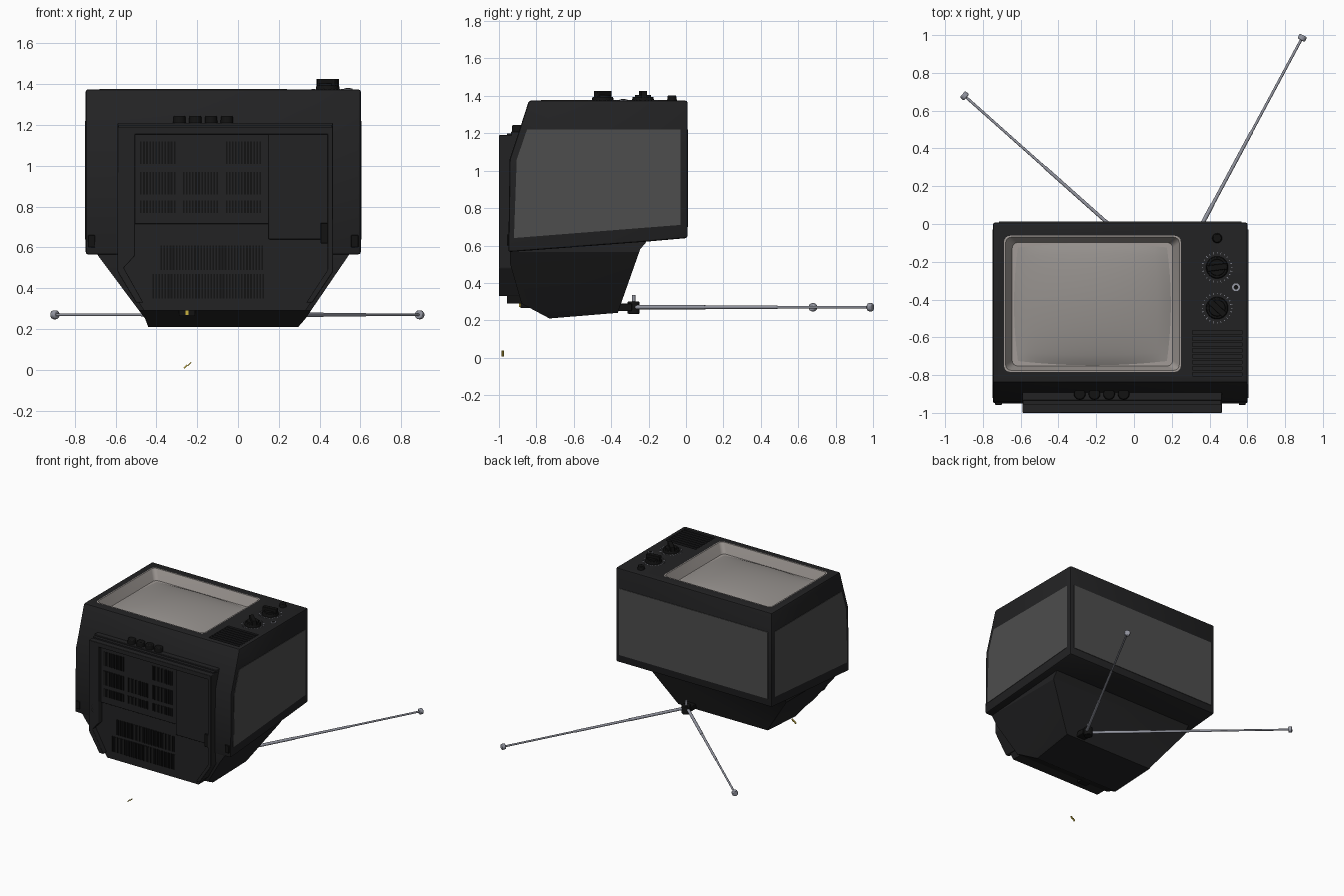
import bpy, bmesh, math
from mathutils import Vector, Matrix

if "Cube" in bpy.data.objects:
    bpy.data.objects.remove(bpy.data.objects["Cube"])


def mat(name, *rgb):
    m = bpy.data.materials.new(name)
    m.diffuse_color = (*rgb, 1)
    m.use_nodes = True
    m.node_tree.nodes["Principled BSDF"].inputs["Base Color"].default_value = m.diffuse_color
    return m


DARK = mat("dark_plastic", 0.016, 0.016, 0.017)
BLACK = mat("black_plastic", 0.006, 0.006, 0.006)
GREY = mat("grey_panel", 0.075, 0.075, 0.075)
BEZEL = mat("warm_grey", 0.36, 0.33, 0.31)
GLASS = mat("screen_grey", 0.30, 0.28, 0.265)
METAL = mat("metal", 0.30, 0.31, 0.36)
YELLOW = mat("yellow", 0.6, 0.45, 0.05)


def finish(name, bm, m, bevel=0, segs=2):
    bmesh.ops.recalc_face_normals(bm, faces=bm.faces)
    me = bpy.data.meshes.new(name)
    bm.to_mesh(me)
    bm.free()
    o = bpy.data.objects.new(name, me)
    bpy.context.collection.objects.link(o)
    me.materials.append(m)
    if bevel:
        b = o.modifiers.new("bevel", 'BEVEL')
        b.width, b.segments, b.limit_method = bevel, segs, 'ANGLE'
    return o


def prism(name, pts, axis, a, b, m=DARK, bevel=0):
    """Extrude a YZ ('x'), XZ ('y') or XY ('z') outline from a to b."""
    put = {'x': lambda p, t: (t, *p), 'y': lambda p, t: (p[0], t, p[1]),
           'z': lambda p, t: (*p, t)}[axis]
    bm = bmesh.new()
    lo, hi = ([bm.verts.new(put(p, t)) for p in pts] for t in (a, b))
    bm.faces.new(lo)
    bm.faces.new(hi)
    n = len(pts)
    for i in range(n):
        j = (i + 1) % n
        bm.faces.new((lo[i], lo[j], hi[j], hi[i]))
    return finish(name, bm, m, bevel)


def boxes(name, items, m=DARK, bevel=0):
    """One mesh of boxes, each (x0, x1, y0, y1, z0, z1)."""
    bm = bmesh.new()
    for x0, x1, y0, y1, z0, z1 in items:
        M = Matrix.Translation(((x0 + x1) / 2, (y0 + y1) / 2, (z0 + z1) / 2))
        bmesh.ops.create_cube(bm, size=1, matrix=M @ Matrix.Diagonal((x1 - x0, y1 - y0, z1 - z0, 1)))
    return finish(name, bm, m, bevel)


def rod(name, a, b, r, m=DARK, r2=None, sides=24, bevel=0):
    a, b = Vector(a), Vector(b)
    d = b - a
    M = Matrix.Translation((a + b) / 2) @ d.to_track_quat('Z', 'Y').to_matrix().to_4x4()
    bm = bmesh.new()
    bmesh.ops.create_cone(bm, cap_ends=True, segments=sides, radius1=r,
                          radius2=r if r2 is None else r2, depth=d.length, matrix=M)
    return finish(name, bm, m, bevel)


def boolean(o, cutter, op):
    mod = o.modifiers.new("cut", 'BOOLEAN')
    mod.object, mod.operation, mod.solver = cutter, op, 'EXACT'
    bpy.context.view_layer.objects.active = o
    for name in [x.name for x in o.modifiers]:
        bpy.ops.object.modifier_apply(modifier=name)
    bpy.data.objects.remove(cutter)


def rect(x0, x1, y0, y1, c):
    """Rectangle with rounded corners of radius c."""
    out = []
    for cx, cy, s in ((x1 - c, y1 - c, 0), (x0 + c, y1 - c, 90), (x0 + c, y0 + c, 180), (x1 - c, y0 + c, 270)):
        for k in range(5):
            t = math.radians(s + k * 22.5)
            out.append((cx + c * math.cos(t), cy + c * math.sin(t)))
    return out


# Main shell with screen well and speaker slots
shell = prism("shell", [(0.008, 1.375), (-0.84, 1.375), (-0.885, 1.235), (-0.943, 1.06),
                        (-0.95, 0.565), (-0.22, 0.62), (0.008, 0.64)], 'x', -0.747, 0.602, bevel=0.012)
boolean(shell, prism("well", rect(-0.683, 0.243, -0.778, -0.067, 0.03), 'z', 1.27, 1.5), 'DIFFERENCE')
slots = [(0.31, 0.572, -0.805 + i * 0.0315, -0.785 + i * 0.0315, 1.35, 1.5) for i in range(8)]
boolean(shell, boxes("slots", slots, BLACK), 'DIFFERENCE')

# Tapered rear housing
rear = prism("rear_housing", [(-0.19, 0.68), (-0.215, 0.615), (-0.245, 0.58), (-0.365, 0.24), (-0.73, 0.21),
                              (-0.88, 0.29), (-0.94, 0.5), (-0.94, 0.68)], 'x', -1, 1)
boolean(rear, prism("taper", [(-0.69, 0.7), (-0.69, 0.565), (-0.455, 0.25), (-0.44, 0.21), (0.295, 0.21),
                              (0.33, 0.25), (0.545, 0.565), (0.545, 0.7)], 'y', -2, 1), 'INTERSECT')

# Grey inset panels on the sides and the top
side = [(-0.85, 1.22), (-0.03, 1.22), (-0.03, 0.71), (-0.92, 0.64), (-0.905, 1.06)]
prism("left_panel", side, 'x', -0.75, -0.74, GREY)
prism("right_panel", side, 'x', 0.595, 0.605, GREY)
prism("top_panel", [(-0.715, 0.70), (0.57, 0.70), (0.57, 1.22), (-0.715, 1.22)], 'y', 0.0, 0.012, GREY)

# Screen surround: sloping walls and floor
bm = bmesh.new()
rings = [[bm.verts.new((*p, z)) for p in rect(*r)] for r, z in (
    ((-0.688, 0.248, -0.783, -0.062, 0.032), 1.377), ((-0.68, 0.24, -0.775, -0.07, 0.03), 1.377),
    ((-0.645, 0.205, -0.752, -0.098, 0.03), 1.30))]
for A, B in zip(rings, rings[1:]):
    for i in range(len(A)):
        j = (i + 1) % len(A)
        bm.faces.new((A[i], A[j], B[j], B[i]))
bm.faces.new(rings[-1])
surround = finish("screen_surround", bm, BEZEL)

# Bulged picture tube
bm = bmesh.new()
bmesh.ops.create_grid(bm, x_segments=24, y_segments=24, size=1)
for v in bm.verts:
    u, w = v.co.x, v.co.y
    v.co = (-0.22 + 0.415 * u * (1 - 0.05 * w * w), -0.425 + 0.323 * w * (1 - 0.07 * u * u),
            1.303 + 0.05 * (1 - u * u) ** 0.7 * (1 - w * w) ** 0.7)
finish("screen_glass", bm, GLASS)


# Tuning knobs with grip bars and dial ticks
def knob(name, x, y, ang):
    rod(name + "_skirt", (x, y, 1.37), (x, y, 1.395), 0.06, BLACK, 0.055, 32, 0.003)
    rod(name + "_cap", (x, y, 1.39), (x, y, 1.405), 0.045, BLACK, 0.042, 32)
    grip = boxes(name + "_grip", [(-0.055, 0.055, -0.016, 0.016, -0.02, 0.02)], BLACK, 0.004)
    grip.location, grip.rotation_euler.z = (x, y, 1.407), ang
    bm = bmesh.new()
    for i in range(24):
        M = Matrix.Rotation(i * math.tau / 24, 4, 'Z') @ Matrix.Translation((0.077, 0, 0))
        bmesh.ops.create_cube(bm, size=1, matrix=M @ Matrix.Diagonal((0.012 if i % 2 else 0.007, 0.003, 0.004, 1)))
    finish(name + "_ticks", bm, METAL).location = (x, y, 1.375)


knob("upper_dial", 0.44, -0.23, 0.12)
knob("lower_dial", 0.44, -0.445, -0.75)
rod("power_knob", (0.44, -0.075, 1.37), (0.44, -0.075, 1.402), 0.027, BLACK, 0.022, 24, 0.003)
rod("jack_ring", (0.54, -0.335, 1.37), (0.54, -0.335, 1.380), 0.021, METAL)
rod("jack_hole", (0.54, -0.335, 1.37), (0.54, -0.335, 1.382), 0.012, BLACK)

# Row of control wheels under the screen
for i in range(4):
    x = -0.287 + i * 0.0775
    rod(f"control_wheel_{i + 1}", (x, -0.9, 1.19), (x, -0.9, 1.245), 0.032, BLACK, 0.029, 24, 0.006)

# Underside: base plate, raised rim, battery door
low = [(0.465, 0.48), (0.365, 0.33), (-0.50, 0.33), (-0.59, 0.48)]
prism("base_plate", [(-0.585, 1.20), (0.46, 1.20), (0.46, 0.48), (0.33, 0.29), (-0.46, 0.29), (-0.585, 0.48)],
      'y', -0.958, -0.88)
prism("base_rim", [(-0.59, 1.19), (0.465, 1.19), low[0], low[1], (0.335, 0.33), (0.44, 0.49), (0.44, 1.155),
                   (-0.505, 1.155), (-0.505, 0.56), (-0.56, 0.50), (-0.465, 0.33), low[2], low[3]],
      'y', -1.0, -0.89, bevel=0.004)
boxes("base_lip", [(-0.59, 0.465, -0.935, -0.86, 1.185, 1.21)], bevel=0.004)
boxes("battery_door", [(0.15, 0.442, -0.985, -0.94, 0.64, 1.157)], bevel=0.004)
boxes("vent_panel", [(-0.506, 0.151, -0.972, -0.94, 0.715, 1.157)], bevel=0.003)
boxes("feet", [(-0.57, -0.53, -1.0, -0.98, 0.63, 0.72), (0.405, 0.44, -0.995, -0.95, 0.62, 0.72),
               (-0.735, -0.70, -0.958, -0.94, 0.6, 0.66), (0.555, 0.59, -0.958, -0.94, 0.6, 0.66)], BLACK, 0.003)

# Vent ribs
ribs = []
blocks = [(x, x + 0.18, z0, z1, -0.972) for z0, z1 in ((1.01, 1.12), (0.86, 0.97), (0.77, 0.83))
          for x in (-0.48, -0.27, -0.06) if not (x == -0.27 and z0 > 1)]
blocks += [(-0.38, 0.13, 0.49, 0.61, -0.958), (-0.42, 0.13, 0.35, 0.47, -0.958)]
for x0, x1, z0, z1, y in blocks:
    n = round((x1 - x0) / 0.015)
    ribs += [(x0 + k * 0.015, x0 + k * 0.015 + 0.008, y - 0.005, y + 0.004, z0, z1) for k in range(n)]
boxes("vent_ribs", ribs, BLACK)

# Power socket and loose contact pins
boxes("power_socket", [(-0.29, -0.21, -0.885, -0.83, 0.265, 0.295)], BLACK)
boxes("socket_pin", [(-0.257, -0.243, -0.892, -0.87, 0.27, 0.29)], YELLOW)
for i, (x, z) in enumerate(((-0.257, 0.016), (-0.238, 0.028))):
    pin = boxes(f"contact_pin_{i + 1}", [(-0.011, 0.011, -0.006, 0.006, -0.003, 0.003)], YELLOW)
    pin.location, pin.rotation_euler.y = (x, -0.98, z), -math.pi / 4

# Antenna mount and two telescopic rods
boxes("antenna_mount", [(0.16, 0.235, -0.365, -0.29, 0.25, 0.29)], BLACK, 0.004)
rod("antenna_pivot", (0.195, -0.28, 0.235), (0.195, -0.28, 0.30), 0.032, BLACK, bevel=0.004)
rod("antenna_pin", (0.195, -0.28, 0.29), (0.195, -0.28, 0.335), 0.009, METAL)
for name, start, end in (("left", (0.18, -0.28, 0.27), (-0.908, 0.688, 0.27)),
                         ("right", (0.21, -0.28, 0.27), (0.897, 0.998, 0.27))):
    a, b = Vector(start), Vector(end)
    for k, (s, t, r) in enumerate(((0, 0.3, 0.011), (0.3, 0.6, 0.009), (0.6, 0.99, 0.007))):
        rod(f"{name}_antenna_{k + 1}", a.lerp(b, s), a.lerp(b, t), r, METAL, sides=16)
    d = (b - a).normalized()
    rod(f"{name}_antenna_tip", b - d * 0.028, b, 0.022, METAL, sides=20, bevel=0.006)

# Smooth curved faces, keep edges sharp
bpy.ops.object.select_all(action='SELECT')
bpy.ops.object.shade_smooth_by_angle(angle=math.radians(30))
